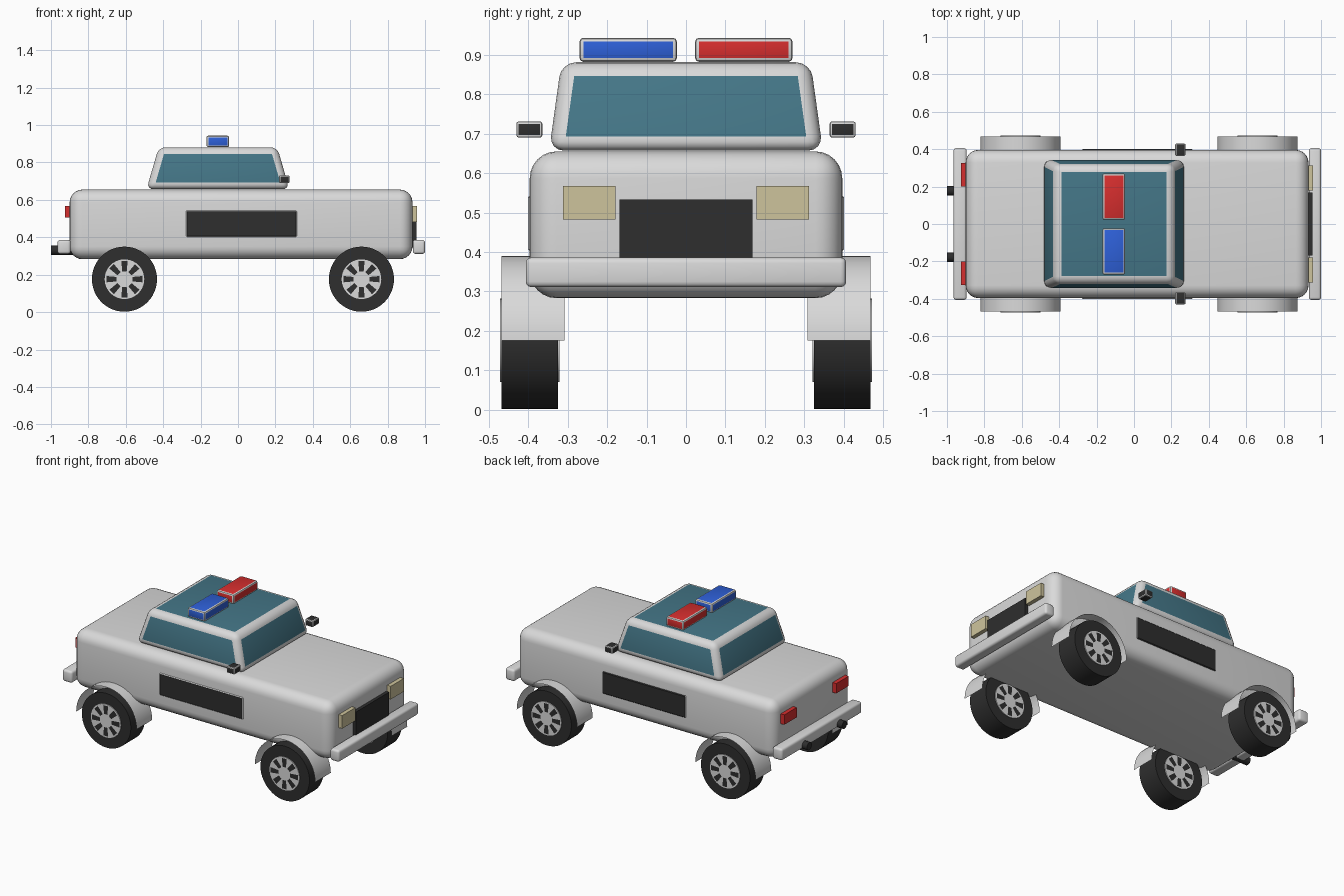
import bpy, bmesh, math
from mathutils import Matrix, Vector

if "Cube" in bpy.data.objects:
    bpy.data.objects.remove(bpy.data.objects["Cube"])


def material(name, r, g, b):
    lin = [((c / 255 + 0.055) / 1.055) ** 2.4 for c in (r, g, b)]
    m = bpy.data.materials.new(name)
    m.diffuse_color = (*lin, 1)
    m.use_nodes = True
    m.node_tree.nodes["Principled BSDF"].inputs["Base Color"].default_value = m.diffuse_color
    return m


PAINT = material("light_grey_paint", 218, 218, 218)
BLACK = material("black", 46, 46, 46)
GLASS = material("teal_glass", 68, 118, 135)
RED = material("red", 214, 46, 46)
BLUE = material("blue", 46, 96, 216)
LAMP = material("pale_yellow", 206, 196, 156)


def finish(bm, name, mats, smooth=True):
    me = bpy.data.meshes.new(name)
    bm.to_mesh(me)
    bm.free()
    for m in mats:
        me.materials.append(m)
    if smooth:
        me.shade_smooth()
        me.set_sharp_from_angle(angle=math.radians(32))
    ob = bpy.data.objects.new(name, me)
    bpy.context.collection.objects.link(ob)
    return ob


def box(name, x, y, z, mat, face_mat=None, r=0.0, seg=3, taper=(1, 1)):
    """Box from ranges; rounded edges in mat, the six flat faces in face_mat."""
    bm = bmesh.new()
    bmesh.ops.create_cube(bm, size=1)
    for v in bm.verts:
        if v.co.z > 0:
            v.co.x *= taper[0]
            v.co.y *= taper[1]
        v.co = Vector([(a + b) / 2 + c * (b - a) for (a, b), c in zip((x, y, z), v.co)])
    if r:
        bmesh.ops.bevel(bm, geom=bm.edges[:], offset=r, offset_type='OFFSET',
                        segments=seg, profile=0.5, affect='EDGES', clamp_overlap=True)
    if face_mat:
        for f in bm.faces:
            f.material_index = 0
        for f in sorted(bm.faces, key=lambda f: -f.calc_area())[:6]:
            f.material_index = 1
    return finish(bm, name, [mat, face_mat] if face_mat else [mat], smooth=r > 0)


def cylinder(name, centre, radius, depth, axis, mat, sides=40):
    bm = bmesh.new()
    rot = Matrix.Rotation(math.pi / 2, 4, 'X' if axis == 'Y' else 'Y')
    bmesh.ops.create_cone(bm, cap_ends=True, segments=sides, radius1=radius, radius2=radius,
                          depth=depth, matrix=Matrix.Translation(centre) @ rot)
    return finish(bm, name, [mat])


# Main body and cabin with glazed flat faces
box("body", (-0.90, 0.933), (-0.396, 0.396), (0.283, 0.655), PAINT, r=0.068, seg=6)
box("cabin", (-0.489, 0.275), (-0.347, 0.347), (0.657, 0.881), PAINT, GLASS,
    r=0.037, seg=4, taper=(0.83, 0.91))

# Bumpers
box("front_bumper", (0.935, 1.0), (-0.406, 0.406), (0.311, 0.386), PAINT, r=0.014)
box("rear_bumper", (-0.965, -0.895), (-0.406, 0.406), (0.311, 0.386), PAINT, r=0.014)

# Grille
box("grille", (0.90, 0.954), (-0.168, 0.168), (0.345, 0.533), BLACK)

for s, side in ((-1, "right"), (1, "left")):
    def span(a, b):
        return tuple(sorted((s * a, s * b)))

    # Roof beacons
    box(side + "_beacon", (-0.169, -0.047), span(0.023, 0.27), (0.882, 0.943),
        PAINT, BLUE if s < 0 else RED, r=0.010, seg=2)
    # Wing mirrors
    box(side + "_mirror", (0.22, 0.275), span(0.364, 0.43), (0.69, 0.731),
        PAINT, BLACK, r=0.006, seg=2)
    # Head and tail lamps
    box(side + "_headlamp", (0.90, 0.958), span(0.179, 0.312), (0.483, 0.567), LAMP)
    box(side + "_tail_lamp", (-0.926, -0.87), span(0.2, 0.326), (0.505, 0.568), RED)
    # Door panel
    box(side + "_door_panel", (-0.278, 0.315), span(0.38, 0.401), (0.402, 0.543),
        PAINT, BLACK, r=0.005, seg=1)
    # Exhaust pipe
    cylinder(side + "_exhaust", (-0.925, s * 0.178, 0.331), 0.025, 0.15, 'X', BLACK, 20)

    for cx, end in ((-0.607, "rear"), (0.66, "front")):
        name = f"{end}_{side}_"
        cy, cz = s * 0.396, 0.176
        # Tyre and rim
        cylinder(name + "tyre", (cx, cy, cz), 0.174, 0.142, 'Y', BLACK, 48)
        cylinder(name + "rim", (cx, cy, cz), 0.106, 0.152, 'Y', PAINT, 40)

        # Eight dark slots on each rim face
        bm = bmesh.new()
        for out in (-1, 1):
            for i in range(8):
                a = i * math.pi / 4
                pts = []
                for rad, w in ((0.042, -0.012), (0.097, -0.017), (0.097, 0.017), (0.042, 0.012)):
                    pts.append(bm.verts.new((cx + rad * math.cos(a) - w * math.sin(a),
                                             cy + out * 0.0775,
                                             cz + rad * math.sin(a) + w * math.cos(a))))
                bm.faces.new(pts if out < 0 else pts[::-1])
        bm.normal_update()
        for f in bm.faces:
            if f.normal.y * (f.calc_center_median().y - cy) < 0:
                f.normal_flip()
        finish(bm, name + "rim_slots", [BLACK], smooth=False)

        # Open half-round wheel arch, a thin shell
        bm = bmesh.new()
        rows = []
        for i in range(25):
            a = math.pi * i / 24
            x, z = cx + 0.214 * math.cos(a), cz + 0.214 * math.sin(a)
            rows.append([bm.verts.new((x, s * y, z)) for y in (0.308, 0.467)])
        for p, q in zip(rows, rows[1:]):
            f = bm.faces.new((p[0], p[1], q[1], q[0]))
            f.normal_update()
            c = f.calc_center_median()
            if f.normal.dot(Vector((c.x - cx, 0, c.z - cz))) < 0:
                f.normal_flip()
        finish(bm, name + "wheel_arch", [PAINT])
